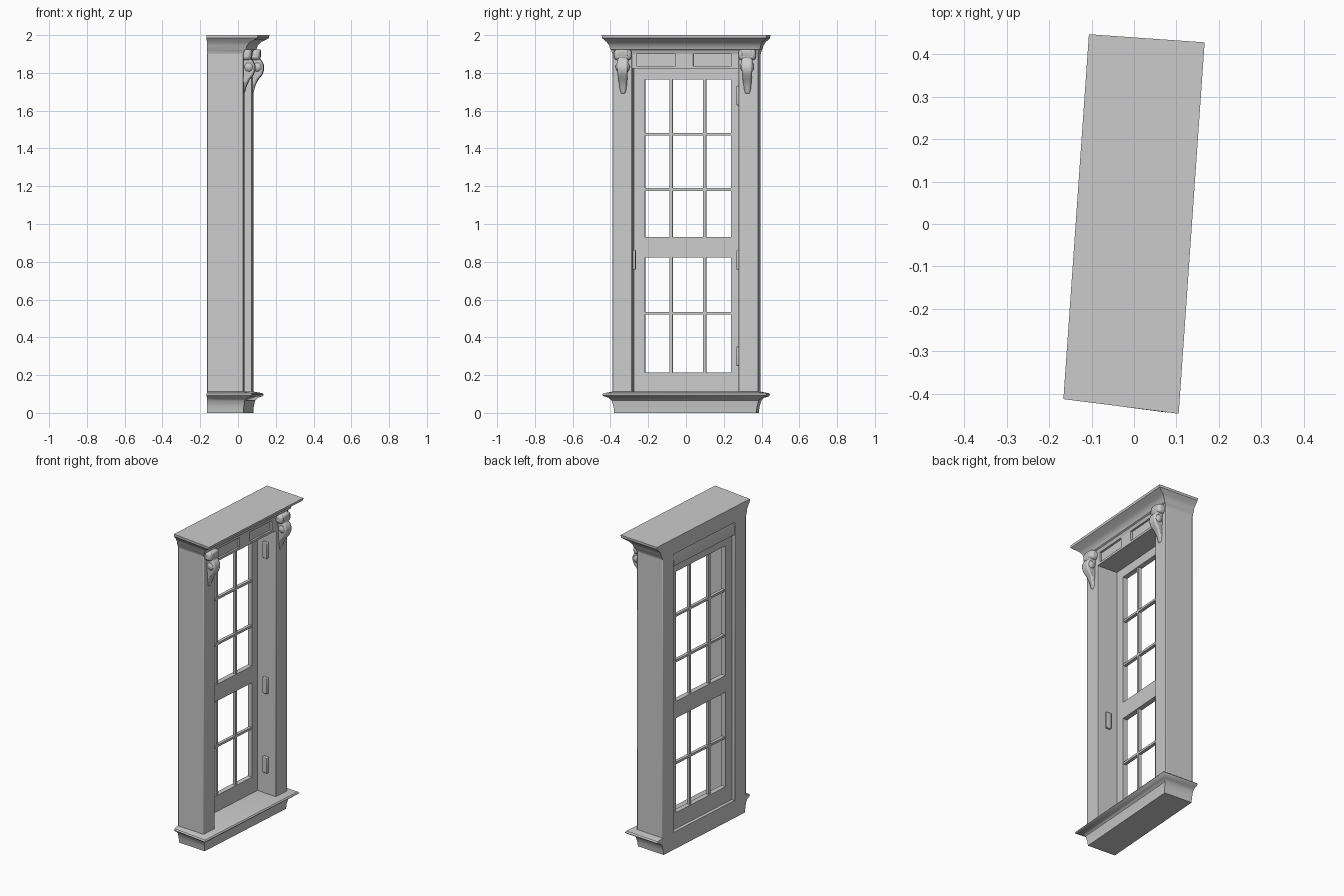
import bpy, bmesh, math
from mathutils import Matrix, Vector

old = bpy.data.objects.get("Cube")
if old:
    bpy.data.objects.remove(old, do_unlink=True)

paint = bpy.data.materials.new("grey_paint")
paint.use_nodes = True
GREY = (0.6, 0.6, 0.6, 1)
paint.diffuse_color = GREY
paint.node_tree.nodes["Principled BSDF"].inputs["Base Color"].default_value = GREY

TURN = Matrix.Rotation(math.radians(-4), 4, 'Z')   # whole window stands slightly turned
BACK, FRONT, HALF, REVEAL = -0.137, 0.055, 0.387, 0.282
HEAD = 1.822                                       # underside of the header


def finish(name, bm, bevel=0.0, smooth=35):
    bmesh.ops.recalc_face_normals(bm, faces=bm.faces)
    bm.transform(TURN)
    mesh = bpy.data.meshes.new(name)
    bm.to_mesh(mesh)
    bm.free()
    mesh.materials.append(paint)
    ob = bpy.data.objects.new(name, mesh)
    bpy.context.collection.objects.link(ob)
    if bevel:
        mod = ob.modifiers.new("soft_edges", 'BEVEL')
        mod.width, mod.segments = bevel, 2
    bpy.ops.object.select_all(action='DESELECT')
    ob.select_set(True)
    bpy.context.view_layer.objects.active = ob
    bpy.ops.object.shade_smooth_by_angle(angle=math.radians(smooth))


def add_box(bm, x, y, z):
    m = Matrix.LocRotScale(Vector([(a + b) / 2 for a, b in (x, y, z)]), None,
                           Vector([b - a for a, b in (x, y, z)]))
    bmesh.ops.create_cube(bm, size=1, matrix=m)


def box(name, x, y, z, bevel=0.0):
    bm = bmesh.new()
    add_box(bm, x, y, z)
    finish(name, bm, bevel)


def swept_y(profile, y0, y1):
    """Closed x-z profile swept along the width."""
    bm = bmesh.new()
    face = bm.faces.new([bm.verts.new((x, y0, z)) for x, z in profile])
    moved = bmesh.ops.extrude_face_region(bm, geom=[face])["geom"]
    bmesh.ops.translate(bm, vec=(0, y1 - y0, 0),
                        verts=[v for v in moved if isinstance(v, bmesh.types.BMVert)])
    return bm


def moulding(name, steps):
    """Stacked rectangles with a flat back: (front x, half width, z)."""
    bm = bmesh.new()
    rings = []
    for f, w, z in steps:
        back_right = -min(w, HALF + (w - HALF) * 0.7)   # overhang shrinks at this corner
        rings.append([bm.verts.new(p) for p in ((BACK, back_right, z), (f, -w, z),
                                                (f, w, z), (BACK, w, z))])
    for a, b in zip(rings, rings[1:]):
        for i in range(4):
            j = (i + 1) % 4
            bm.faces.new((a[i], a[j], b[j], b[i]))
    bm.faces.new(rings[0])
    bm.faces.new(rings[-1])
    finish(name, bm)


# Sill with projecting lip, and cornice with a flared cove
moulding("sill", [(0.055, 0.377, 0), (0.057, 0.38, 0.03), (0.063, 0.39, 0.065),
                  (0.078, 0.405, 0.08), (0.1, 0.43, 0.088), (0.106, 0.437, 0.096),
                  (0.1, 0.43, 0.104), (0.06, 0.39, 0.112)])
moulding("cornice", [(FRONT, HALF, 1.9), (0.062, 0.392, 1.92), (0.07, 0.397, 1.925),
                     (0.077, 0.402, 1.945), (0.093, 0.414, 1.963), (0.118, 0.427, 1.975),
                     (0.134, 0.437, 1.985), (0.136, 0.438, 2.0)])

# Jambs and rounded, tapering corbels on both sides
CORBEL = [(0.04, 1.68), (0.058, 1.69), (0.068, 1.73), (0.085, 1.765), (0.106, 1.79),
          (0.114, 1.815), (0.114, 1.84), (0.104, 1.862), (0.09, 1.875),
          (0.098, 1.89), (0.098, 1.925), (0.04, 1.925)]
for side, s in (("right", -1), ("left", 1)):
    y = sorted((s * REVEAL, s * HALF))
    box(side + "_jamb", (BACK, FRONT), y, (0.1, 1.91), 0.004)
    c = s * 0.33
    bm = swept_y(CORBEL, c - 0.03, c + 0.03)
    for v in bm.verts:
        taper = min(1, 0.45 + (v.co.z - 1.68) / 0.25)
        v.co.y = c + (v.co.y - c) * taper
    finish(side + "_corbel", bm, 0.01)
    bm = bmesh.new()
    m = Matrix.LocRotScale(Vector((0.082, c, 1.832)), None, Vector((0.032, 0.038, 0.034)))
    bmesh.ops.create_uvsphere(bm, u_segments=20, v_segments=12, radius=1, matrix=m)
    finish(side + "_scroll", bm)
    box(side + "_corbel_cap", (0.04, 0.096), (c - 0.046, c + 0.046), (1.868, 1.925), 0.016)

# Header over the opening, with a sloped back
finish("header", swept_y([(BACK, HEAD), (FRONT - 0.012, HEAD), (FRONT - 0.012, 1.92),
                          (BACK + 0.012, 1.92), (BACK, 1.86)], -REVEAL, REVEAL))
bm = bmesh.new()
for y in ((-REVEAL, -0.26), (-0.053, 0.042), (0.245, REVEAL)):
    add_box(bm, (0.03, FRONT), y, (HEAD, 1.915))
for z in ((HEAD, 1.836), (1.91, 1.922)):
    add_box(bm, (0.03, FRONT), (-REVEAL, REVEAL), z)
finish("frieze_panel_frame", bm)

# Sash frame: stiles and rails
GLASS_L, GLASS_R = -0.223, 0.233
SASH, BARS = (-0.115, -0.083), (-0.108, -0.088)
bm = bmesh.new()
for y in ((-REVEAL, GLASS_L), (GLASS_R, REVEAL)):
    add_box(bm, SASH, y, (0.1, HEAD))
for z in ((0.1, 0.215), (0.822, 0.93), (1.765, HEAD)):
    add_box(bm, SASH, (GLASS_L, GLASS_R), z)
finish("sash_frame", bm)

# Thin glazing bars
bm = bmesh.new()
for y in (-0.085, 0.093):
    for z in ((0.21, 0.825), (0.925, 1.77)):
        add_box(bm, BARS, (y - 0.008, y + 0.008), z)
for z in (0.527, 1.183, 1.475):
    add_box(bm, BARS, (GLASS_L, GLASS_R), (z - 0.007, z + 0.007))
finish("glazing_bars", bm)

# Small hinges on the reveals
for i, (s, z) in enumerate(((1, 0.3), (1, 0.81), (1, 1.68), (-1, 0.81))):
    box(f"hinge_{i + 1}", (-0.035, 0.0), sorted((s * 0.268, s * 0.286)),
        (z - 0.052, z + 0.052), 0.004)
